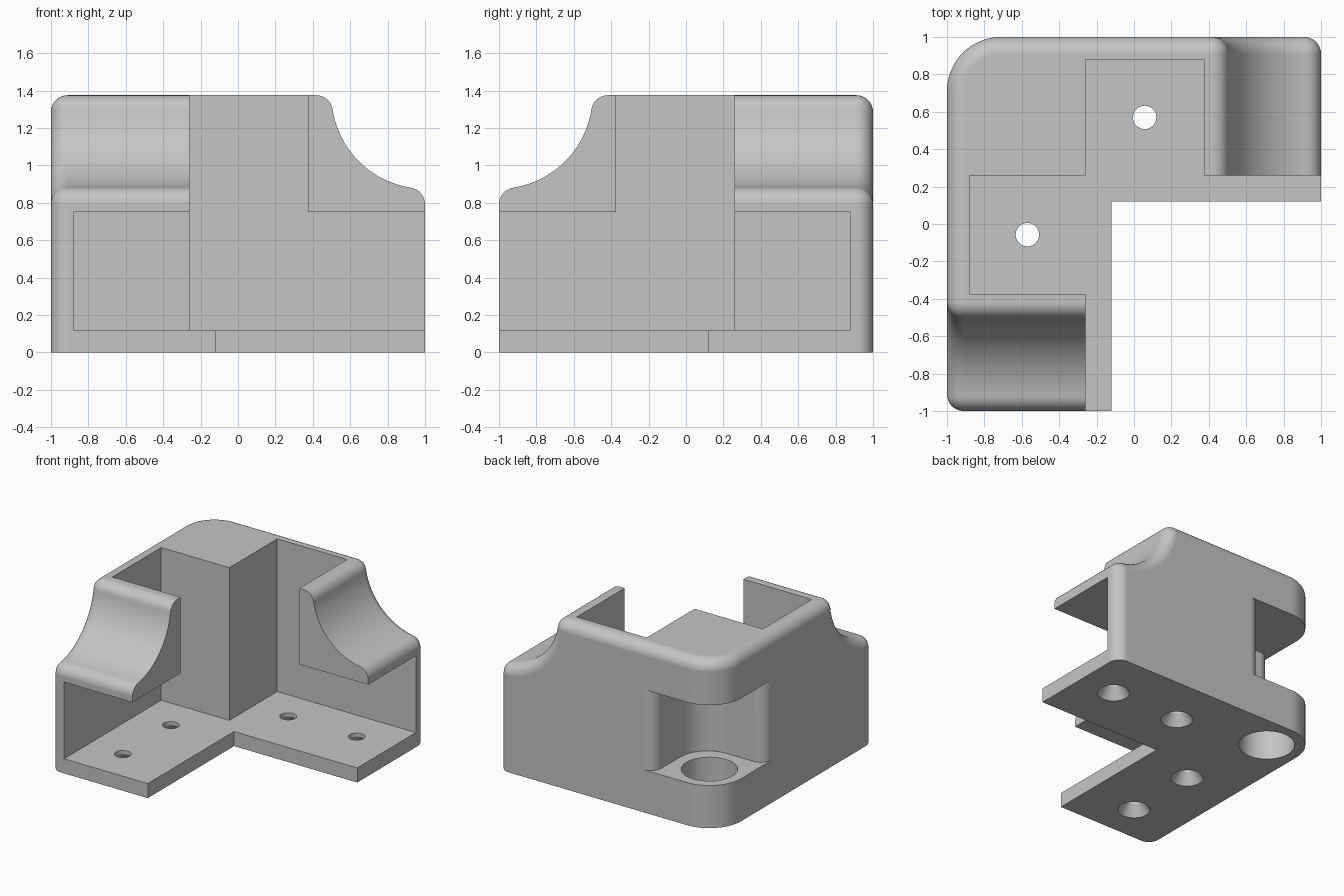
import bpy, bmesh
from math import sin, cos, pi, radians, atan2, sqrt

cube = bpy.data.objects.get("Cube")
if cube:
    bpy.data.objects.remove(cube, do_unlink=True)

H = 1.375      # overall height
R = 0.09       # edge fillet
SCOOP = 0.5    # concave scoop over each arm
CORNER = 0.29  # vertical outer corner
LIP, FACE, WALL, FLOOR = 0.12, 0.26, 0.88, 0.12
SEG = 12

grey = bpy.data.materials.new("plain_grey")
grey.use_nodes = True
grey.diffuse_color = (0.56, 0.56, 0.56, 1)
grey.node_tree.nodes["Principled BSDF"].inputs["Base Color"].default_value = (0.56, 0.56, 0.56, 1)


def steps(a, b, n=SEG):
    return [a + (b - a) * i / n for i in range(n + 1)]


def arc(cx, cy, r, a, b, n=SEG):
    return [(cx + r * cos(t), cy + r * sin(t)) for t in steps(radians(a), radians(b), n)]


def swap(p):
    """Mirror across the diagonal that maps one arm onto the other."""
    return (-p[1], -p[0], p[2])


def loft(name, rings):
    """Closed solid through rings of equal point count."""
    bm = bmesh.new()
    rows = [[bm.verts.new(p) for p in ring] for ring in rings]
    n = len(rows[0])
    for a, b in zip(rows, rows[1:]):
        for i in range(n):
            j = (i + 1) % n
            bm.faces.new((a[i], a[j], b[j], b[i]))
    bm.faces.new(rows[0])
    bm.faces.new(rows[-1])
    bmesh.ops.remove_doubles(bm, verts=bm.verts, dist=1e-5)
    bmesh.ops.recalc_face_normals(bm, faces=bm.faces)
    mesh = bpy.data.meshes.new(name)
    bm.to_mesh(mesh)
    bm.free()
    obj = bpy.data.objects.new(name, mesh)
    bpy.context.collection.objects.link(obj)
    mesh.materials.append(grey)
    return obj


# Arm profile: (x, z, normal x, normal z) from the foot of the end to the top
reach = sqrt((SCOOP + R) ** 2 - R ** 2)
low, high = atan2(reach, R), atan2(R, reach)
profile = [(1, 0, 1, 0)]
profile += [(1 - R + R * cos(t), H - reach + R * sin(t), cos(t), sin(t)) for t in steps(0, low)]
profile += [(1 - SCOOP * cos(t), H - SCOOP * sin(t), cos(t), sin(t)) for t in steps(low, high, 28)[1:]]
profile += [(1 - reach + R * cos(t), H - R + R * sin(t), cos(t), sin(t)) for t in steps(high, pi / 2)[1:]]


def arm_ring(x, z, nx, nz):
    ring = [(x, LIP, 0), (x, LIP, z)]
    for t in steps(0, pi / 2):
        o = R * (1 - cos(t))
        ring.append((x - nx * o, 1 - R + R * sin(t), z - nz * o))
    return ring + [(ring[-1][0], ring[-1][1], 0)]


def corner_ring(a):
    ring = [(-LIP, LIP, 0), (-LIP, LIP, H)]
    for t in steps(0, pi / 2):
        d = CORNER - R + R * sin(t)
        ring.append((CORNER - 1 - d * sin(a), 1 - CORNER + d * cos(a), H - R * (1 - cos(t))))
    return ring + [(ring[-1][0], ring[-1][1], 0)]


# Solid bracket body: arm, rounded corner, mirrored arm
arm = [arm_ring(*p) for p in profile]
corner = [corner_ring(a) for a in steps(0, pi / 2, 20)]
other_arm = [[swap(p) for p in ring] for ring in reversed(arm)]
body = loft("corner_bracket", arm + corner + other_arm)

cutters = []

# Open space above the inner lip
square = [(-FACE, -2), (2, -2), (2, FACE), (-FACE, FACE)]
cutters.append(loft("inner_space_cutter", [[(x, y, z) for x, y in square] for z in (FLOOR, 2)]))

# L-shaped beam channels, one in each arm
channel = [(-FACE, FLOOR), (2, FLOOR), (2, 0.75), (0.375, 0.75), (0.375, 2), (-FACE, 2)]
rings = [[(x, y, z) for x, z in channel] for y in (0.05, WALL)]
cutters.append(loft("channel_cutter", rings))
cutters.append(loft("channel_cutter_mirrored", [[swap(p) for p in r] for r in rings]))

# Recess in the outer corner, with rounded mouth and back
plan = arc(-0.9, 0.31, 0.1, 180, 90) + arc(-0.66, 0.66, 0.25, -90, 0) + arc(-0.31, 0.9, 0.1, 180, 90)
plan += [(-0.31, 1.2), (-1.2, 1.2), (-1.2, 0.31)]
cutters.append(loft("recess_cutter", [[(x, y, z) for x, y in plan] for z in (0.35, 1.01)]))


def hole(name, x, y, levels):
    circle = arc(0, 0, 1, 0, 360, 40)[:-1]
    cutters.append(loft(name, [[(x + r * u, y + r * v, z) for u, v in circle] for r, z in levels]))


# Large foot hole and four countersunk screw holes
hole("foot_hole_cutter", CORNER - 1, 1 - CORNER, [(0.21, -0.1), (0.21, 0.6)])
sink = [(0.14, -0.03), (0.0625, 0.09), (0.0625, 0.3)]
for x in (0.057, 0.68):
    hole("screw_hole_cutter", x, 0.57, sink)
    hole("screw_hole_cutter", -0.57, -x, sink)

# Apply the cuts
bpy.ops.object.select_all(action="DESELECT")
bpy.context.view_layer.objects.active = body
body.select_set(True)
for cutter in cutters:
    cutter.hide_render = True
    mod = body.modifiers.new("cut", "BOOLEAN")
    mod.operation = "DIFFERENCE"
    mod.solver = "EXACT"
    mod.object = cutter
    bpy.ops.object.modifier_apply(modifier=mod.name)
for cutter in cutters:
    bpy.data.objects.remove(cutter, do_unlink=True)

# Smooth fillets, crisp edges, flat large faces
bpy.ops.object.shade_smooth_by_angle(angle=radians(30))
weighted = body.modifiers.new("weighted_normals", "WEIGHTED_NORMAL")
weighted.keep_sharp = True
weighted.weight = 100
